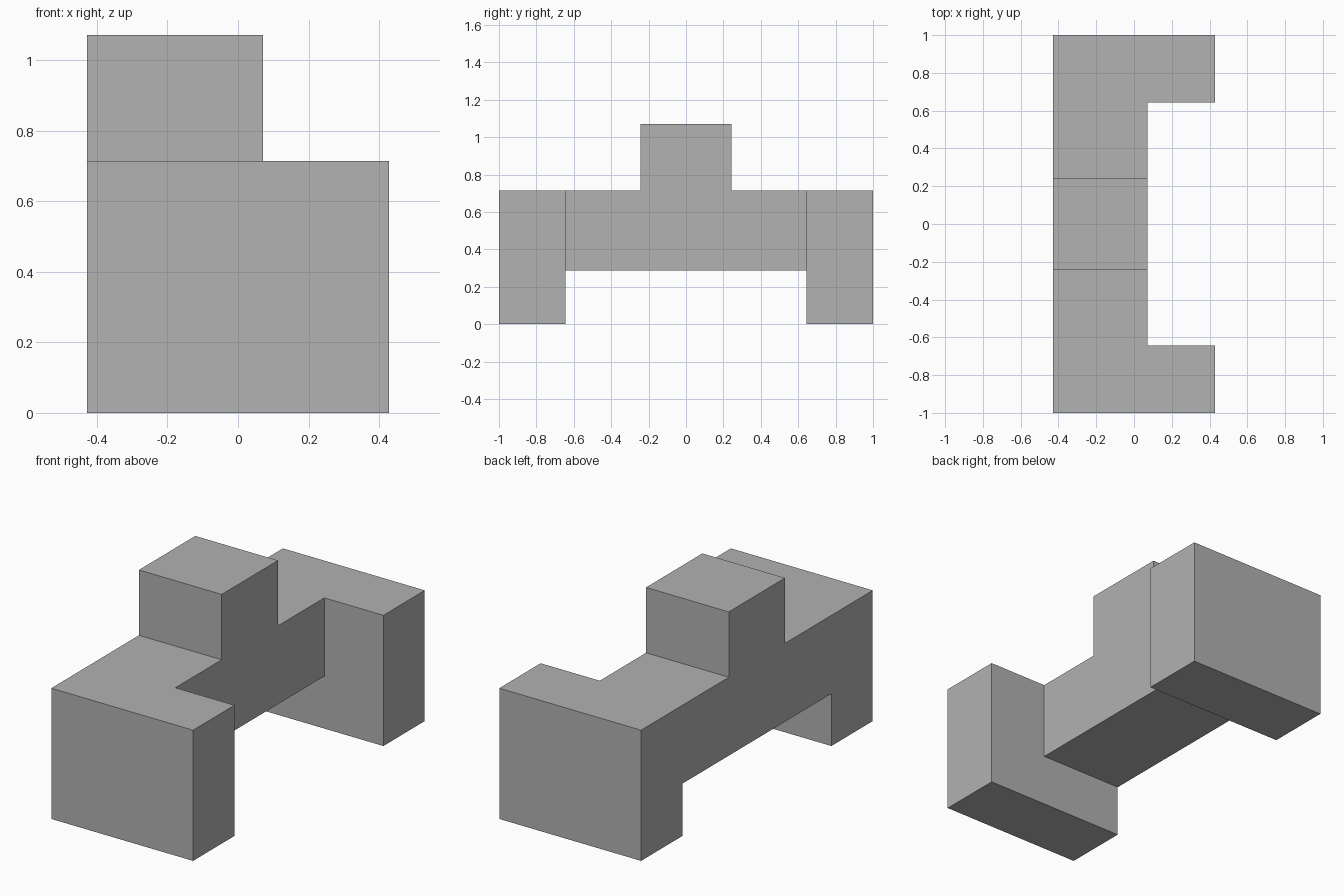
import bpy
import bmesh
import math

cube = bpy.data.objects.get("Cube")
if cube:
    bpy.data.objects.remove(cube, do_unlink=True)

# Plain grey material
GREY = (0.445, 0.445, 0.445, 1.0)
mat = bpy.data.materials.new("plain_grey")
mat.use_nodes = True
mat.diffuse_color = GREY
mat.node_tree.nodes["Principled BSDF"].inputs["Base Color"].default_value = GREY

# Main dimensions
BACK, SPINE, FRONT = -0.4286, 0.0714, 0.4286   # x planes
END, INNER, TOWER = 1.0, 0.643, 0.243          # half widths along y
UNDER, DECK, TOP = 0.2857, 0.7143, 1.0714      # heights

bm = bmesh.new()


def extrude(faces, distance):
    """Push faces along +x, leaving no inner walls behind."""
    result = bmesh.ops.extrude_face_region(bm, geom=faces)["geom"]
    verts = [g for g in result if isinstance(g, bmesh.types.BMVert)]
    bmesh.ops.translate(bm, verts=verts, vec=(distance, 0, 0))
    return [g for g in result if isinstance(g, bmesh.types.BMFace)]


def panel(points):
    return bm.faces.new([bm.verts.new((BACK, y, z)) for y, z in points])


# Side profile: two leg panels and the beam with its raised tower
for s in (-1, 1):
    panel([(s * INNER, 0), (s * END, 0), (s * END, DECK),
           (s * INNER, DECK), (s * INNER, UNDER)][::s])
panel([(-INNER, UNDER), (INNER, UNDER), (INNER, DECK), (TOWER, DECK),
       (TOWER, TOP), (-TOWER, TOP), (-TOWER, DECK), (-INNER, DECK)])
bmesh.ops.remove_doubles(bm, verts=bm.verts[:], dist=0.0001)

# Spine body, keeping the starting faces as its closed back
back = bm.faces[:]
closing = bmesh.ops.duplicate(bm, geom=back)["geom"]
front = extrude(back, SPINE - BACK)

# End blocks continue forward from the spine
ends = [f for f in front if abs(f.calc_center_median().y) > INNER]
extrude(ends, FRONT - SPINE)

# Weld the shell and merge coplanar faces
bmesh.ops.remove_doubles(bm, verts=bm.verts[:], dist=0.0001)
bmesh.ops.dissolve_limit(bm, angle_limit=math.radians(1),
                         verts=bm.verts[:], edges=bm.edges[:])
bmesh.ops.recalc_face_normals(bm, faces=bm.faces[:])

mesh = bpy.data.meshes.new("stepped_block")
bm.to_mesh(mesh)
bm.free()
mesh.materials.append(mat)
block = bpy.data.objects.new("stepped_block", mesh)
bpy.context.collection.objects.link(block)
